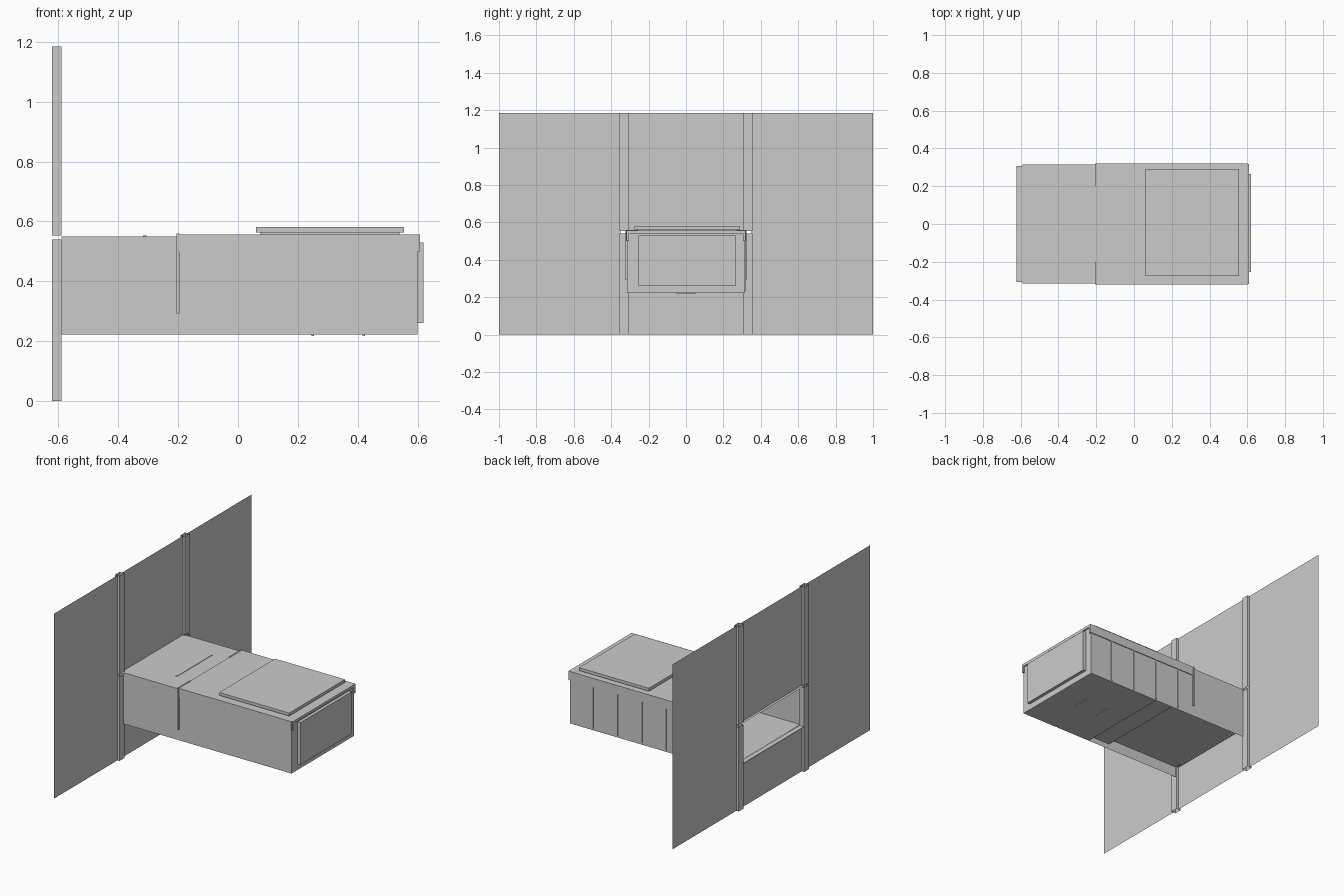
import bpy, bmesh

if "Cube" in bpy.data.objects:
    bpy.data.objects.remove(bpy.data.objects["Cube"])


def mesh(name, verts, faces):
    me = bpy.data.meshes.new(name)
    me.from_pydata(verts, [], faces)
    ob = bpy.data.objects.new(name, me)
    bpy.context.collection.objects.link(ob)
    return ob


def box(name, x0, x1, y0, y1, z0, z1):
    v = [(x, y, z) for x in (x0, x1) for y in (y0, y1) for z in (z0, z1)]
    f = [(0, 1, 3, 2), (4, 6, 7, 5), (0, 4, 5, 1), (2, 3, 7, 6), (0, 2, 6, 4), (1, 5, 7, 3)]
    return mesh(name, v, f)


def sheet(name, pts):
    return mesh(name, pts, [tuple(range(len(pts)))])


def sweep(name, path, offset, closed=False):
    """Open sheet or tube: a path extruded by an offset vector."""
    n = len(path)
    top = [tuple(a + b for a, b in zip(p, offset)) for p in path]
    count = n if closed else n - 1
    return mesh(name, path + top,
                [(i, (i + 1) % n, n + (i + 1) % n, n + i) for i in range(count)])


XW, H, W = -0.605, 1.184, 0.315      # wall plane, wall height, half width of the bunk
X0, X1, Z0, Z1 = -0.59, 0.60, 0.222, 0.55


def wall_panel(name, y0, y1, z0, z1):
    sheet(name, [(XW, y0, z0), (XW, y1, z0), (XW, y1, z1), (XW, y0, z1)])


# partition wall, with an opening in the middle bay
wall_panel("wall_upper_middle", -0.31, 0.31, Z1, H)
wall_panel("wall_lower_middle", -0.31, 0.31, 0, 0.29)
for s, side in ((-1, "front"), (1, "rear")):
    wall_panel("wall_" + side, s * 0.35, s * 1.0, 0, H)
    # open-ended square posts, split at the opening head
    ring = [(-0.622, s * 0.308), (-0.59, s * 0.308), (-0.59, s * 0.355), (-0.622, s * 0.355)]
    for label, z0, z1 in (("lower", 0, 0.54), ("upper", 0.553, H)):
        sweep(f"post_{label}_{side}", [(x, y, z0) for x, y in ring], (0, 0, z1 - z0), True)

# sills joining the opening to the box
for name, z in (("opening_sill", 0.29), ("opening_head", Z1)):
    sweep(name, [(-0.622, -0.306, z), (X0, -0.306, z)], (0, 0.612, 0))

# hollow box: sides, top, end and stepped floor
for s, side in ((-1, "front"), (1, "rear")):
    sweep("box_side_" + side, [(X0, s * W, Z0), (X1, s * W, Z0)], (0, 0, Z1 - Z0))
sweep("box_top", [(X0, -W, Z1), (X1, -W, Z1)], (0, 2 * W, 0))
sweep("box_end", [(X1, -W, Z0), (X1, W, Z0)], (0, 0, Z1 - Z0))
sweep("stepped_floor", [(X0, -W, 0.292), (-0.07, -W, 0.292), (-0.07, -W, 0.257),
                        (0.09, -W, 0.257), (0.09, -W, Z0), (X1, -W, Z0)], (0, 2 * W, 0))

# raised top sheet and padded lid
box("top_sheet", -0.2, X1, -W, W, Z1, 0.557)
box("lid_base", 0.075, 0.54, -0.26, 0.275, 0.557, 0.563)
box("lid", 0.06, 0.555, -0.275, 0.29, 0.563, 0.582)

# end panel and end frame
box("end_panel", X1, 0.62, -0.255, 0.265, 0.26, 0.53)
box("end_top_rail", X1, 0.609, -W, W, 0.54, 0.557)
for s, side in ((-1, "front"), (1, "rear")):
    box("end_corner_" + side, X1, 0.609, s * 0.305, s * 0.318, 0.5, 0.557)

# seam strips on the top
box("top_slot", -0.317, -0.305, -0.18, 0.18, Z1, 0.553)
for s, side in ((-1, "front"), (1, "rear")):
    box("top_seam_" + side, -0.205, -0.195, s * 0.2, s * 0.32, Z1, 0.559)
    box("side_seam_" + side, -0.205, -0.195, s * W, s * 0.323, 0.292, 0.557)
    # long rails on the sides
    box("side_upper_rail_" + side, -0.2, X1, s * W, s * 0.32, 0.5, 0.557)

# upright ribs on the rear side
for i in range(4):
    x = -0.08 + 0.173 * i
    box(f"rear_rib_{i + 1}", x - 0.004, x + 0.004, W, 0.32, Z0 + 0.01, Z1)

# small feet strips beneath the floor
for i, x in enumerate((0.25, 0.42)):
    box(f"floor_strip_{i + 1}", x - 0.004, x + 0.004, -0.05, 0.05, 0.218, Z0)
